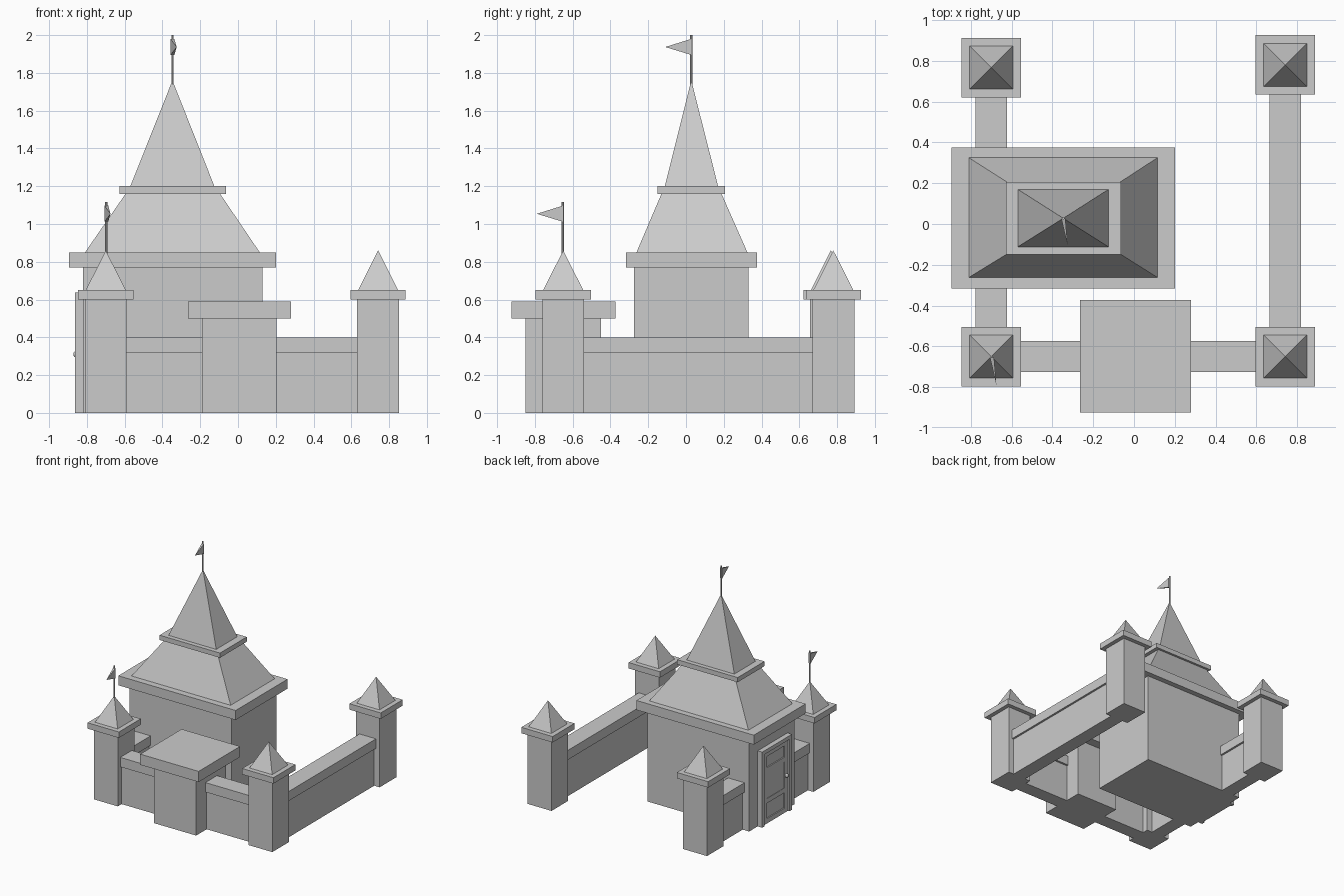
import bpy, bmesh
from mathutils import Vector

if "Cube" in bpy.data.objects:
    bpy.data.objects.remove(bpy.data.objects["Cube"])


def mesh_object(name, verts, faces):
    me = bpy.data.meshes.new(name)
    me.from_pydata(verts, [], faces)
    bm = bmesh.new()
    bm.from_mesh(me)
    bmesh.ops.recalc_face_normals(bm, faces=bm.faces)
    bm.to_mesh(me)
    bm.free()
    ob = bpy.data.objects.new(name, me)
    bpy.context.collection.objects.link(ob)
    return ob


def rect(x, y, z):
    return [(x[0], y[0], z), (x[1], y[0], z), (x[1], y[1], z), (x[0], y[1], z)]


SIDES = [(0, 1, 5, 4), (1, 2, 6, 5), (2, 3, 7, 6), (3, 0, 4, 7)]


def frustum(name, x, y, z, x2, y2):
    return mesh_object(name, rect(x, y, z[0]) + rect(x2, y2, z[1]),
                       [(3, 2, 1, 0), (4, 5, 6, 7)] + SIDES)


def box(name, x, y, z):
    return frustum(name, x, y, z, x, y)


def pyramid(name, x, y, z, apex):
    return mesh_object(name, rect(x, y, z) + [apex],
                       [(3, 2, 1, 0), (0, 1, 4), (1, 2, 4), (2, 3, 4), (3, 0, 4)])


def span(c, half):
    return (c - half, c + half)


def flagpole(name, x, y, z0, z1):
    # round pole with a slightly turned triangular pennant
    bpy.ops.mesh.primitive_cylinder_add(vertices=8, radius=0.006, depth=z1 - z0,
                                        location=(x, y, (z0 + z1) / 2))
    bpy.context.object.name = name + "_pole"
    top, low, mid = z1 - 0.02, z1 - 0.105, z1 - 0.063
    t = 0.01
    verts = [(x - t, y, top), (x - t, y, low), (x + t, y, top), (x + t, y, low),
             (x + 0.022, y - 0.138, mid)]
    mesh_object(name + "_pennant", verts,
                [(0, 1, 4), (2, 4, 3), (0, 4, 2), (1, 3, 4), (0, 2, 3, 1)])


# Keep: body, eaves, two-stage roof
box("keep_body", (-0.82, 0.13), (-0.275, 0.33), (0, 0.77))
box("keep_eaves", (-0.895, 0.20), (-0.317, 0.375), (0.77, 0.85))
frustum("keep_lower_roof", (-0.81, 0.115), (-0.262, 0.325), (0.85, 1.16),
        (-0.595, -0.095), (-0.13, 0.188))
box("keep_upper_ledge", (-0.627, -0.063), (-0.15, 0.207), (1.16, 1.20))
pyramid("keep_spire", (-0.57, -0.125), (-0.112, 0.17), 1.20, (-0.347, 0.028, 1.76))
flagpole("keep_flag", -0.347, 0.028, 1.72, 2.0)

# Corner towers
towers = {"front_left": (-0.70, -0.65), "front_right": (0.742, -0.65),
          "back_left": (-0.70, 0.767), "back_right": (0.742, 0.78)}
for name, (x, y) in towers.items():
    box(name + "_tower", span(x, 0.111), span(y, 0.111), (0, 0.60))
    box(name + "_tower_cap", span(x, 0.146), span(y, 0.146), (0.60, 0.65))
    pyramid(name + "_tower_roof", span(x, 0.106), span(y, 0.106), 0.65, (x, y, 0.86))
flagpole("tower_flag", -0.697, -0.652, 0.83, 1.117)

# Walls with overhanging coping
walls = {"front": ((-0.65, 0.70), -0.65, True), "right": ((-0.60, 0.73), 0.742, False),
         "left": ((-0.60, 0.72), -0.70, False)}
for name, (run, c, along_x) in walls.items():
    for part, half, z in (("wall", 0.06, (0, 0.32)), ("wall_coping", 0.077, (0.32, 0.40))):
        s = span(c, half)
        box(f"{name}_{part}", *((run, s) if along_x else (s, run)), z)

# Gatehouse
box("gatehouse_body", (-0.19, 0.205), (-0.85, -0.45), (0, 0.50))
box("gatehouse_roof", (-0.265, 0.28), (-0.925, -0.373), (0.50, 0.59))

# Door on the left side of the keep
box("door_leaf", (-0.838, -0.80), (-0.16, 0.195), (0, 0.62))
for i, y in enumerate((-0.165, 0.20)):
    box(f"door_post_{i}", (-0.862, -0.81), span(y, 0.016), (0, 0.637))
box("door_lintel", (-0.862, -0.81), (-0.15, 0.185), (0.605, 0.637))
for i, y in enumerate((-0.125, 0.16)):
    box(f"door_stile_{i}", (-0.848, -0.81), span(y, 0.025), (0, 0.605))
for i, z in enumerate((0.02, 0.19, 0.45, 0.585)):
    box(f"door_rail_{i}", (-0.848, -0.81), (-0.10, 0.135), span(z, 0.02))
box("door_middle_panel", (-0.845, -0.81), (-0.10, 0.135), (0.21, 0.43))
bpy.ops.mesh.primitive_uv_sphere_add(segments=10, ring_count=6, radius=0.016,
                                     location=(-0.857, -0.12, 0.31))
bpy.context.object.name = "door_knob"
